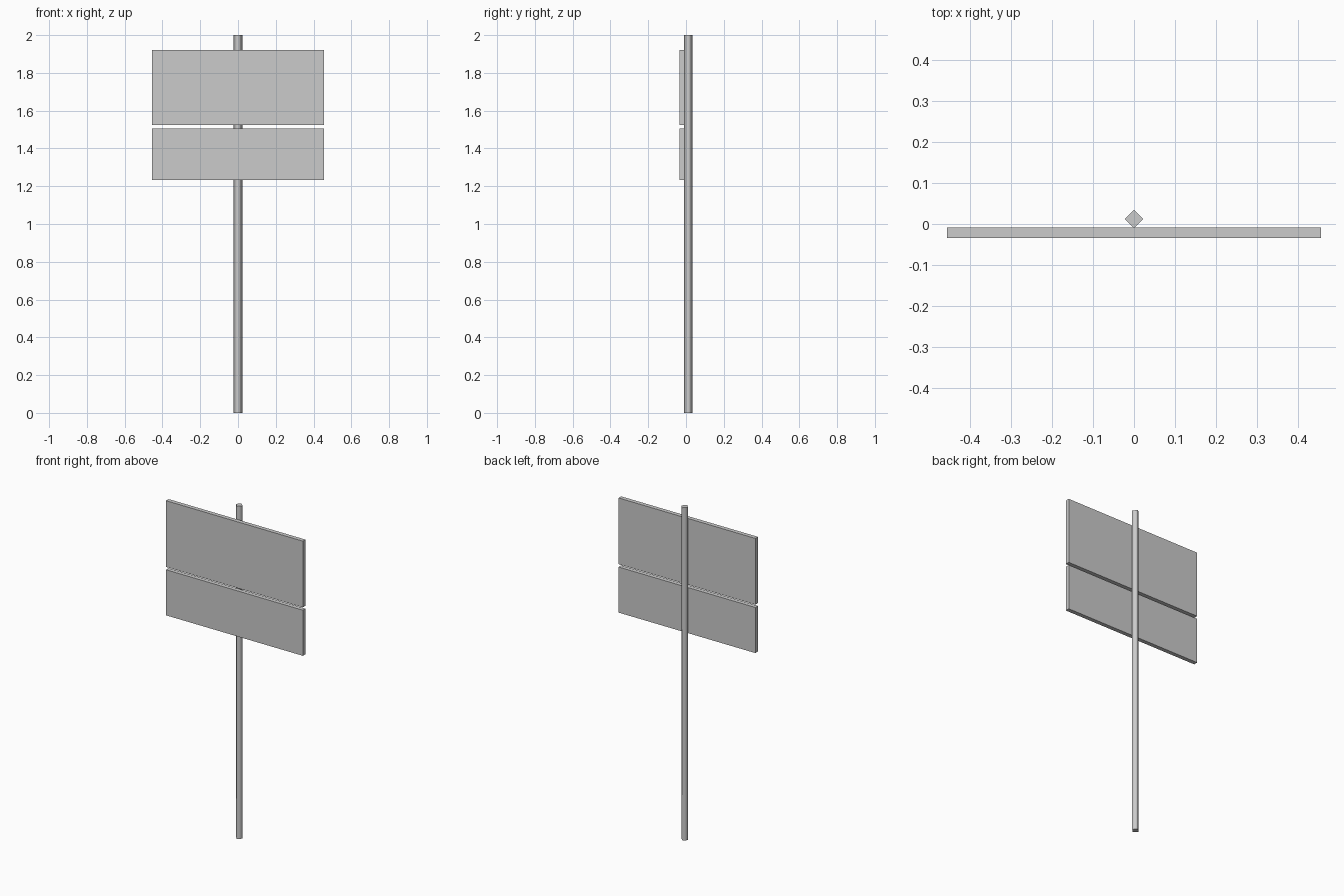
import bpy

if "Cube" in bpy.data.objects:
    bpy.data.objects.remove(bpy.data.objects["Cube"])


def panel(name, z0, z1):
    # Thin flat board in front of the post
    bpy.ops.mesh.primitive_cube_add(size=1, location=(0, -0.0215, (z0 + z1) / 2))
    ob = bpy.context.object
    ob.name = name
    ob.scale = (0.91, 0.025, z1 - z0)
    bpy.ops.object.transform_apply(location=False, rotation=False, scale=True)


# Four-sided post, corner facing forward, smooth sides and flat caps
bpy.ops.mesh.primitive_cylinder_add(vertices=4, radius=0.0225, depth=2,
                                    location=(0, 0.0118, 1))
post = bpy.context.object
post.name = "post"
for f in post.data.polygons:
    f.use_smooth = abs(f.normal.z) < 0.5

# Sign boards
panel("upper_board", 1.523, 1.921)
panel("lower_board", 1.232, 1.506)
